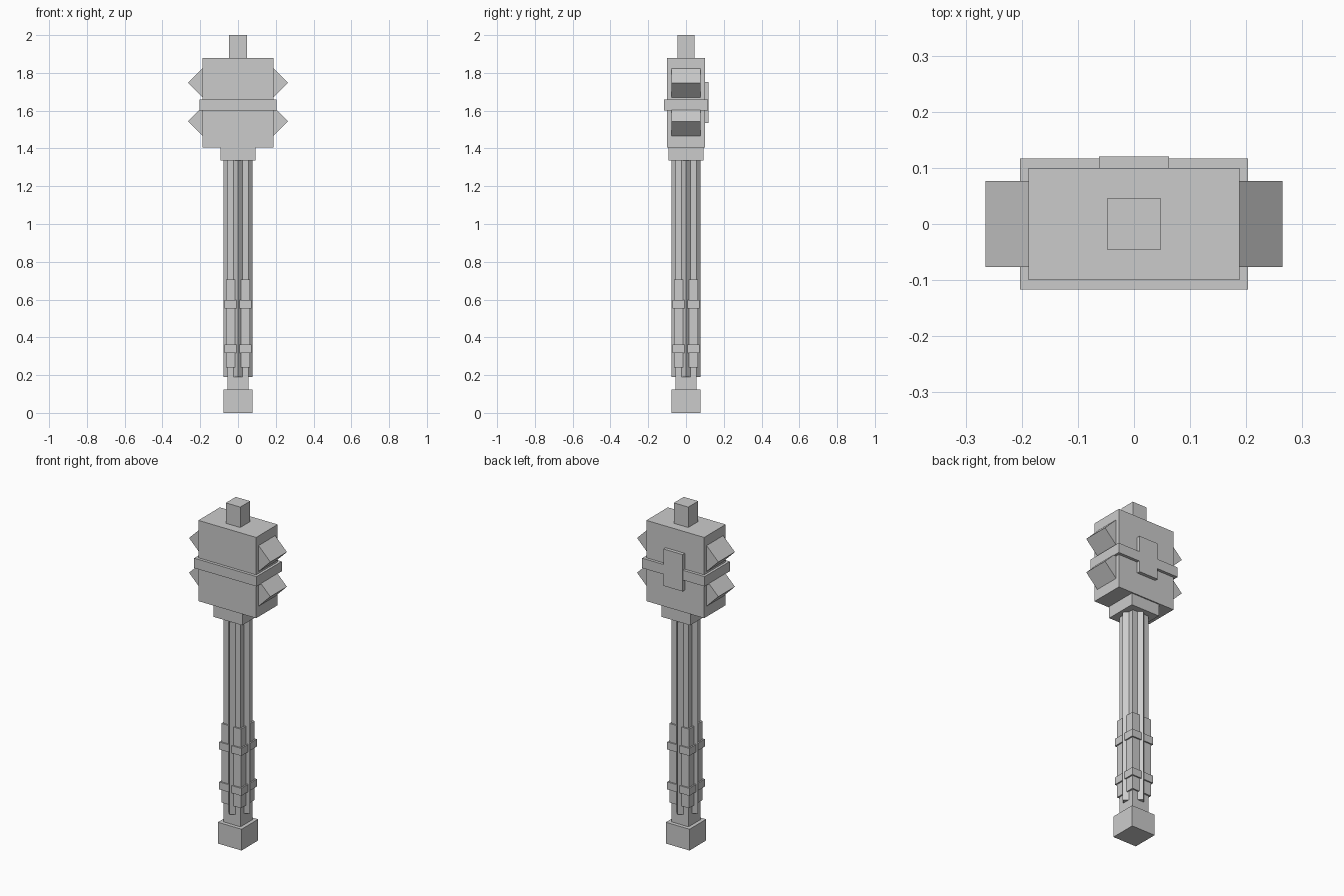
import bpy
import bmesh
from math import radians
from mathutils import Matrix, Vector

cube = bpy.data.objects.get("Cube")
if cube:
    bpy.data.objects.remove(cube, do_unlink=True)

# One plain grey for the whole model
GREY = (0.6, 0.6, 0.6, 1.0)
mat = bpy.data.materials.new("stone grey")
mat.use_nodes = True
mat.diffuse_color = GREY
mat.node_tree.nodes["Principled BSDF"].inputs["Base Color"].default_value = GREY


def box(name, x, y, z, turn=0.0, axis="Z"):
    """Flat-shaded box from (min, max) ranges, turned about its own centre."""
    ranges = (x, y, z)
    centre = Vector([(a + b) / 2 for a, b in ranges])
    size = [b - a for a, b in ranges]
    mesh = bpy.data.meshes.new(name)
    bm = bmesh.new()
    bmesh.ops.create_cube(bm, size=1.0)
    bm.transform(Matrix.Translation(centre)
                 @ Matrix.Rotation(radians(turn), 4, axis)
                 @ Matrix.Diagonal((*size, 1.0)))
    bm.to_mesh(mesh)
    bm.free()
    mesh.materials.append(mat)
    obj = bpy.data.objects.new(name, mesh)
    bpy.context.collection.objects.link(obj)
    return obj


def sym(half):
    return (-half, half)


def around(centre, half):
    return (centre - half, centre + half)


# Pommel and shaft: two square bars crossed into an eight-pointed star
box("pommel", sym(0.077), sym(0.077), (0, 0.125))
box("shaft_core", sym(0.055), sym(0.055), (0.125, 1.335))
box("shaft_ridges", sym(0.055), sym(0.055), (0.19, 1.335), turn=45)

# Grip: a strip on each shaft corner, held by two raised rings
for side, sx in (("left", 1), ("right", -1)):
    for end, sy in (("front", -1), ("back", 1)):
        cx, cy = sx * 0.04, sy * 0.04
        box(f"grip_{end}_{side}", around(cx, 0.024), around(cy, 0.024), (0.24, 0.705))
        for level, z in (("lower", 0.34), ("upper", 0.575)):
            box(f"grip_ring_{level}_{end}_{side}",
                around(cx, 0.032), around(cy, 0.032), around(z, 0.022))

# Head with collar, band, top stub and back plate
box("collar", sym(0.093), sym(0.093), (1.335, 1.41))
box("head", sym(0.188), sym(0.1), (1.405, 1.88))
box("head_band", sym(0.203), sym(0.117), (1.602, 1.66))
box("top_stub", sym(0.047), sym(0.046), (1.87, 2.0))
box("back_plate", sym(0.062), (0.09, 0.12), (1.536, 1.753))

# Wedge spikes: square bars set on edge, half sunk into the head sides
for side, sx in (("left", 1), ("right", -1)):
    for level, z in (("lower", 1.543), ("upper", 1.747)):
        box(f"spike_{level}_{side}", around(sx * 0.188, 0.054), sym(0.077),
            around(z, 0.054), turn=45, axis="Y")
